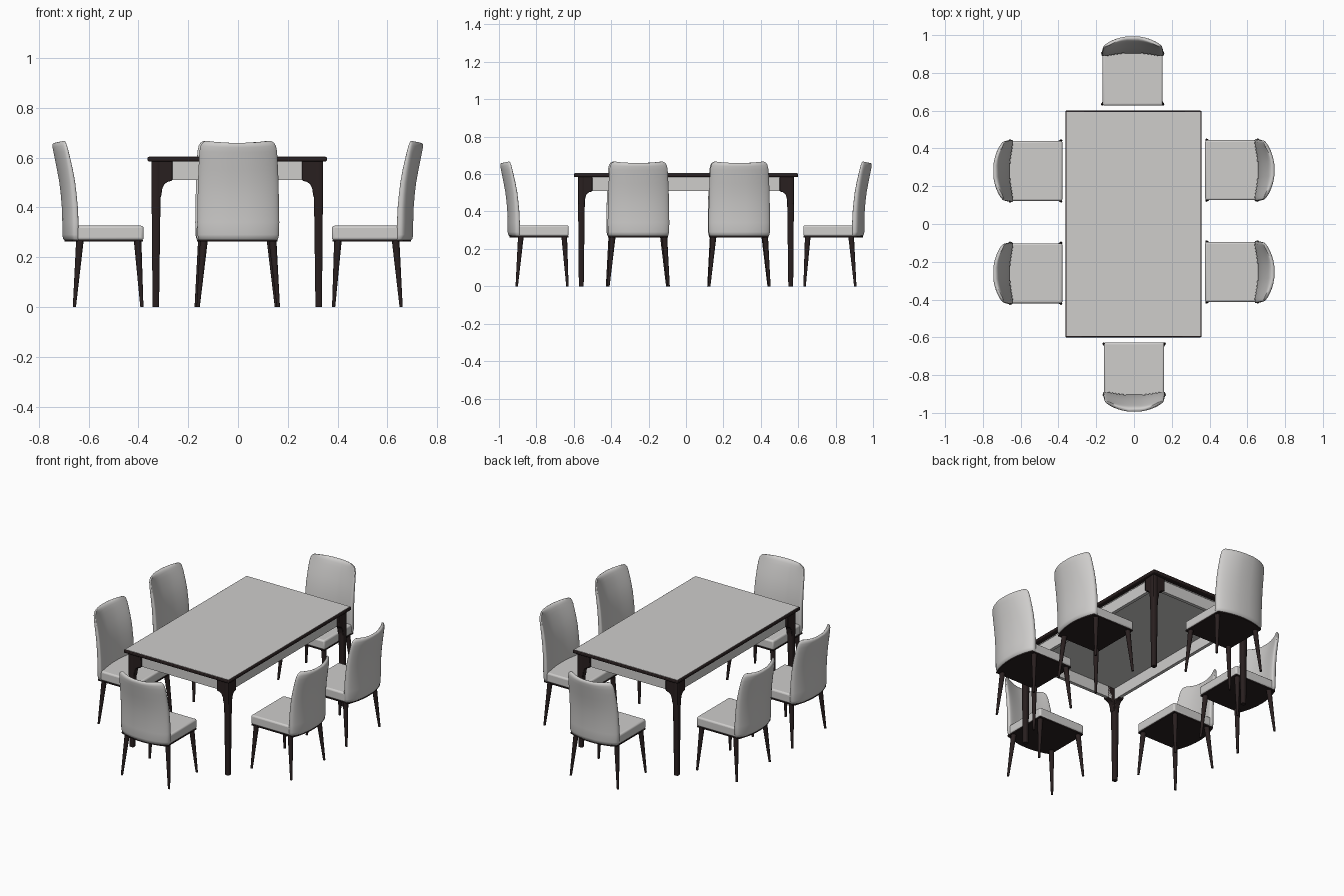
import bpy, bmesh, math
from mathutils import Matrix, Vector

if "Cube" in bpy.data.objects:
    bpy.data.objects.remove(bpy.data.objects["Cube"])


def material(name, rgb):
    m = bpy.data.materials.new(name)
    m.diffuse_color = (*rgb, 1)
    m.use_nodes = True
    m.node_tree.nodes["Principled BSDF"].inputs["Base Color"].default_value = m.diffuse_color
    return m


LIGHT = material("pale grey", (0.62, 0.61, 0.60))
DARK = material("dark brown wood", (0.022, 0.014, 0.014))


def finish(name, bm, mat, matrix=Matrix(), bevel=0, segments=2, smooth=40):
    bmesh.ops.recalc_face_normals(bm, faces=bm.faces)
    me = bpy.data.meshes.new(name)
    bm.to_mesh(me)
    bm.free()
    me.materials.append(mat)
    ob = bpy.data.objects.new(name, me)
    bpy.context.collection.objects.link(ob)
    ob.matrix_world = matrix
    if bevel:
        b = ob.modifiers.new("bevel", 'BEVEL')
        b.width, b.segments, b.limit_method = bevel, segments, 'ANGLE'
        b.angle_limit = math.radians(40)
    bpy.ops.object.select_all(action='DESELECT')
    ob.select_set(True)
    bpy.context.view_layer.objects.active = ob
    bpy.ops.object.shade_smooth_by_angle(angle=math.radians(smooth))
    return ob


def loft(bm, rings):
    """Skin closed rings of points and cap both ends."""
    vs = [[bm.verts.new(p) for p in r] for r in rings]
    n = len(vs[0])
    for a, b in zip(vs, vs[1:]):
        for i in range(n):
            j = (i + 1) % n
            bm.faces.new((a[i], a[j], b[j], b[i]))
    bm.faces.new(vs[0][::-1])
    bm.faces.new(vs[-1])


def box(name, lo, hi, mat, matrix=Matrix(), bevel=0):
    bm = bmesh.new()
    loft(bm, [[(lo[0], lo[1], z), (hi[0], lo[1], z), (hi[0], hi[1], z), (lo[0], hi[1], z)]
              for z in (lo[2], hi[2])])
    return finish(name, bm, mat, matrix, bevel)


def ring(cx, cy, z, r, n=14):
    return [(cx + r * math.cos(2 * math.pi * i / n), cy + r * math.sin(2 * math.pi * i / n), z)
            for i in range(n)]


# ---------- table ----------
T = Matrix.Translation((-0.003, 0, 0))
box("table_top_frame", (-0.36, -0.60, 0.584), (0.36, 0.60, 0.603), DARK, T, 0.005)
box("table_top_panel", (-0.354, -0.594, 0.60), (0.354, 0.594, 0.605), LIGHT, T)
box("table_underside_panel", (-0.33, -0.565, 0.580), (0.33, 0.565, 0.5845), LIGHT, T)
for s in (-1, 1):
    box("apron_long", (s * 0.318 - 0.01, -0.54, 0.51), (s * 0.318 + 0.01, 0.54, 0.584), LIGHT, T)
    box("apron_short", (-0.31, s * 0.552 - 0.01, 0.51), (0.31, s * 0.552 + 0.01, 0.584), LIGHT, T)

# corner bracket profile: inward distance, height
BRACKET = [(0, 0.585), (1, 0.585), (1, 0.513), (0.95, 0.506), (0.78, 0.503), (0.62, 0.494),
           (0.52, 0.478), (0.45, 0.44), (0, 0.44)]
for sx in (-1, 1):
    for sy in (-1, 1):
        corner = T @ Matrix.Translation((sx * 0.344, sy * 0.577, 0))
        # tapered column with chamfered corners
        bm = bmesh.new()
        rings = []
        for z, w, off in ((0, 0.026, 0.004), (0.45, 0.036, 0), (0.585, 0.037, 0)):
            c = w * 0.15
            pts = [(c, 0), (w - c, 0), (w, c), (w, w - c), (w - c, w), (c, w), (0, w - c), (0, c)]
            rings.append([(-sx * (x + off), -sy * (y + off), z) for x, y in pts])
        loft(bm, rings)
        finish("table_leg", bm, DARK, corner, smooth=50)
        # two flared bracket plates forming an L
        for along_x, size in ((True, 0.084), (False, 0.076)):
            bm = bmesh.new()
            rings = []
            for d in (0.001, 0.035):
                rings.append([(-sx * max(t * size, 0.001), -sy * d, z) if along_x
                              else (-sx * d, -sy * max(t * size, 0.001), z) for t, z in BRACKET])
            loft(bm, rings)
            finish("leg_bracket", bm, DARK, corner, bevel=0.003)


# ---------- chairs (local: front edge at y = 0, back towards +y) ----------
def seat_outline(inset, rear, bow, n=12):
    w = 0.159 - inset
    pts = [(-w, inset), (w, inset)]
    for i in range(n + 1):
        s = 1 - 2 * i / n
        pts.append((w * s, rear - bow * s * s))
    return pts


# height, centre depth, thickness, bow, half width
BACK = [(0.267, 0.298, 0.036, 0.030, 0.154), (0.272, 0.301, 0.046, 0.030, 0.160),
        (0.290, 0.303, 0.050, 0.030, 0.164), (0.340, 0.303, 0.050, 0.030, 0.165),
        (0.400, 0.306, 0.048, 0.031, 0.164), (0.450, 0.311, 0.046, 0.032, 0.163),
        (0.500, 0.318, 0.044, 0.034, 0.162), (0.550, 0.329, 0.041, 0.037, 0.160),
        (0.590, 0.339, 0.037, 0.039, 0.158), (0.620, 0.347, 0.033, 0.040, 0.156),
        (0.640, 0.353, 0.029, 0.041, 0.151), (0.650, 0.356, 0.024, 0.041, 0.144),
        (0.656, 0.358, 0.015, 0.041, 0.135), (0.658, 0.359, 0.006, 0.041, 0.128)]


def power(v, e):
    return math.copysign(abs(v) ** e, v)


def chair(x, y, angle):
    M = Matrix.Translation((x, y, 0)) @ Matrix.Rotation(angle, 4, 'Z')
    # dark base board
    bm = bmesh.new()
    out = seat_outline(0.002, 0.318, 0.032)
    loft(bm, [[(px, py, z) for px, py in out] for z in (0.262, 0.269)])
    finish("seat_base", bm, DARK, M)
    # cushion
    bm = bmesh.new()
    out = seat_outline(0, 0.305, 0.03)
    loft(bm, [[(px, py, z) for px, py in out] for z in (0.268, 0.326)])
    finish("seat_cushion", bm, LIGHT, M, bevel=0.010, segments=3)
    # curved, leaning backrest
    bm = bmesh.new()
    rings = []
    n = 40
    for z, c, th, bow, w in BACK:
        lift = 0.009 * max(0, min(1, (z - 0.58) / 0.07))
        r = []
        for i in range(n):
            a = 2 * math.pi * (i + 0.5) / n
            s = power(math.cos(a), 0.6)
            r.append((w * s, c - bow * s * s + th / 2 * power(math.sin(a), 0.6), z + lift * s * s))
        rings.append(r)
    loft(bm, rings)
    finish("backrest", bm, LIGHT, M, smooth=60)
    # splayed tapered legs
    for s in (-1, 1):
        for name, top, foot in (("front_leg", (0.138, 0.024), (0.161, 0.007)),
                                ("rear_leg", (0.138, 0.256), (0.161, 0.278))):
            bm = bmesh.new()
            loft(bm, [ring(s * foot[0], foot[1], 0, 0.0065), ring(s * top[0], top[1], 0.265, 0.0155)])
            finish(name, bm, DARK, M)


Q = math.pi / 2
chair(-0.007, 0.627, 0)
chair(0.001, -0.627, math.pi)
for yy in (0.281, -0.261):
    chair(-0.379, yy, Q)
for yy in (0.285, -0.254):
    chair(0.377, yy, -Q)
